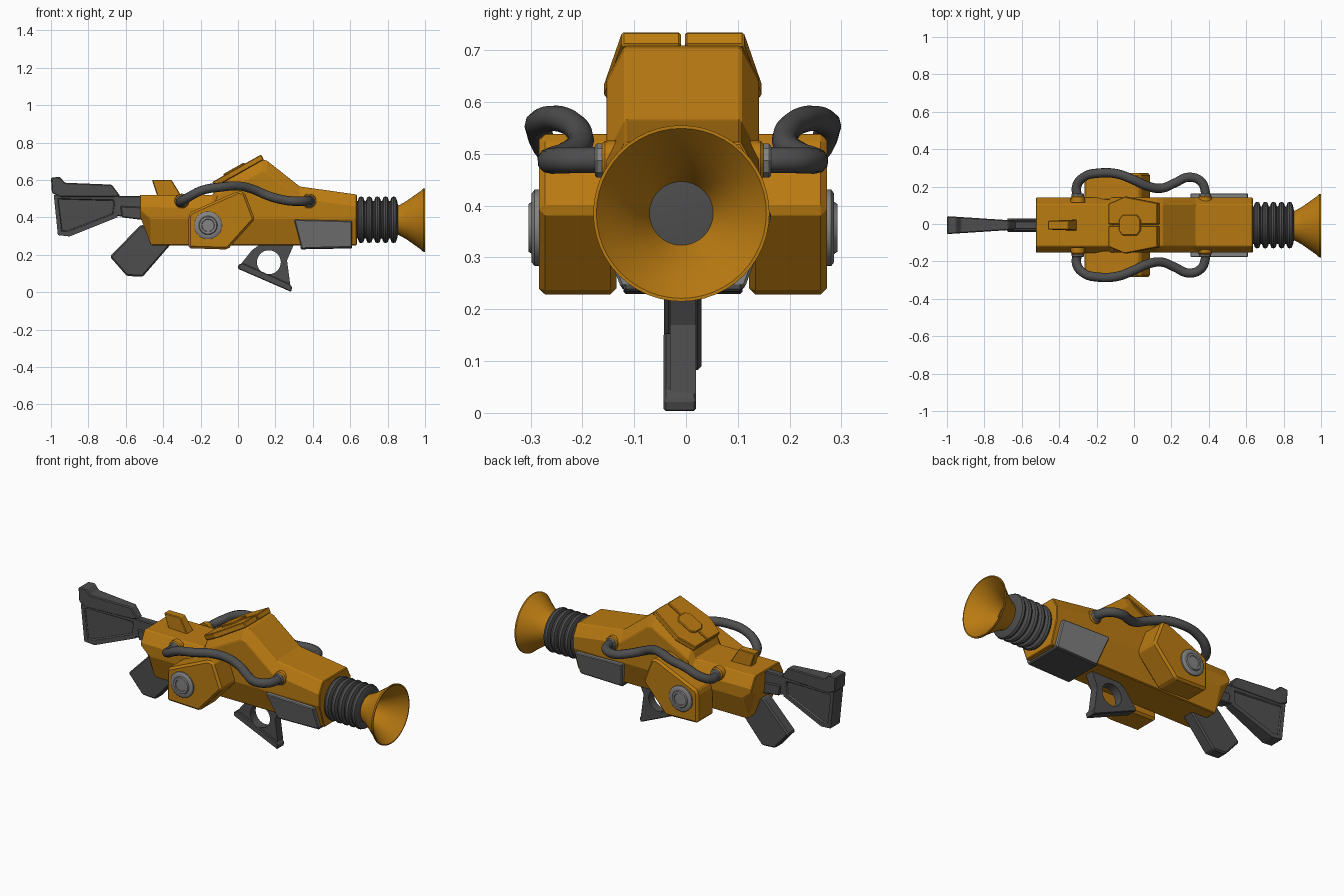
import bpy, bmesh, math
from mathutils import Vector

if "Cube" in bpy.data.objects:
    bpy.data.objects.remove(bpy.data.objects["Cube"])


def material(name, rgb):
    m = bpy.data.materials.new(name)
    m.use_nodes = True
    m.diffuse_color = (*rgb, 1)
    m.node_tree.nodes["Principled BSDF"].inputs["Base Color"].default_value = (*rgb, 1)
    return m


ORANGE = material("orange paint", (0.5, 0.2, 0.006))
DARK = material("dark rubber", (0.075, 0.075, 0.075))
GREY = material("grey metal", (0.23, 0.23, 0.23))
MID = -0.006  # centre plane of the model


def finish(name, bm, mat, bevel=0, smooth=False):
    bmesh.ops.recalc_face_normals(bm, faces=bm.faces)
    me = bpy.data.meshes.new(name)
    bm.to_mesh(me)
    bm.free()
    ob = bpy.data.objects.new(name, me)
    bpy.context.scene.collection.objects.link(ob)
    me.materials.append(mat)
    if bevel:
        mod = ob.modifiers.new("edge bevel", "BEVEL")
        mod.width, mod.segments, mod.limit_method = bevel, 1, "ANGLE"
    if smooth:
        bpy.ops.object.select_all(action="DESELECT")
        ob.select_set(True)
        bpy.context.view_layer.objects.active = ob
        bpy.ops.object.shade_smooth_by_angle(angle=math.radians(40))
    return ob


def loft(name, rings, mat, bevel=0, smooth=False, inset=0):
    """Skin closed rings of equal length and cap both ends."""
    bm = bmesh.new()
    loops = [[bm.verts.new(p) for p in ring] for ring in rings]
    n = len(loops[0])
    for a, b in zip(loops, loops[1:]):
        for i in range(n):
            bm.faces.new((a[i], a[(i + 1) % n], b[(i + 1) % n], b[i]))
    caps = [bm.faces.new(loops[0]), bm.faces.new(loops[-1])]
    if inset:
        bmesh.ops.recalc_face_normals(bm, faces=bm.faces)
        bmesh.ops.inset_individual(bm, faces=caps, thickness=inset, depth=0)
        bmesh.ops.inset_individual(bm, faces=caps, thickness=0.006, depth=-0.008)
    return finish(name, bm, mat, bevel, smooth)


def prism(name, outline, half, mat, bevel=0.005, mid=MID, inset=0):
    """Side outline in x, z; half is a half width or a function of x."""
    width = half if callable(half) else lambda x: half
    rings = [[(x, mid + s * width(x), z) for x, z in outline] for s in (-1, 1)]
    return loft(name, rings, mat, bevel, inset=inset)


def turned(name, profile, centre, axis, mat, sides=32, smooth=True):
    """Solid of revolution; profile holds distance along axis and radius."""
    rot = Vector((1, 0, 0)).rotation_difference(Vector(axis))
    rings = []
    for d, r in profile:
        angles = [2 * math.pi * i / sides for i in range(sides)]
        rings.append([Vector(centre) + rot @ Vector((d, r * math.cos(a), r * math.sin(a)))
                      for a in angles])
    return loft(name, rings, mat, smooth=smooth)


# main body: eight-sided sections along x
def section(x, top, bottom=0.25, crease=0.39, w_top=0.112):
    half = [(w_top, top), (0.147, max(top - 0.065, crease + 0.01)),
            (0.147, crease), (0.1, bottom)]
    ring = [(x, MID + w, z) for w, z in half]
    return ring + [(x, MID - w, z) for w, z in reversed(half)]


loft("body", [section(-0.525, 0.52, 0.41, 0.44), section(-0.465, 0.52),
              section(-0.135, 0.52), section(-0.11, 0.585), section(0.125, 0.71),
              section(0.155, 0.703), section(0.33, 0.565), section(0.635, 0.522)],
     ORANGE, bevel=0.004)


# sloping hump cover in two halves with a seam, and a raised panel
def slope_plate(name, outline, low, high):
    origin, along, up = Vector((-0.13, MID, 0.575)), Vector((0.87, 0, 0.49)), Vector((-0.49, 0, 0.87))
    rings = [[origin + along * u + Vector((0, v, 0)) + up * h for u, v in outline]
             for h in (low, high)]
    loft(name, rings, ORANGE, bevel=0.004)


for s, side in ((-1, "right"), (1, "left")):
    slope_plate("hump_cover_" + side, [(0, s * 0.004), (0, s * 0.115), (0.1, s * 0.152),
                                       (0.3, s * 0.118), (0.3, s * 0.004)], -0.015, 0.016)
slope_plate("hump_panel", [(0.07, -0.03), (0.09, -0.055), (0.18, -0.055), (0.2, -0.03),
                           (0.2, 0.03), (0.18, 0.055), (0.09, 0.055), (0.07, 0.03)], 0.01, 0.024)

# rear fin
prism("rear_fin", [(-0.46, 0.6), (-0.355, 0.6), (-0.3, 0.51), (-0.43, 0.51)],
      lambda x: 0.024 if x < -0.34 else 0.03, ORANGE, 0.004)

# bellows and horn
bellows = [(0.625, 0.1)]
for i in range(5):
    x = 0.64 + i * 0.0435
    bellows += [(x, 0.1), (x + 0.007, 0.12), (x + 0.018, 0.125), (x + 0.03, 0.12), (x + 0.037, 0.1)]
turned("bellows", bellows + [(0.855, 0.08)], (0, MID, 0.387), (1, 0, 0), DARK)
turned("horn", [(0.84, 0.075), (0.865, 0.082), (0.9, 0.102), (0.94, 0.13), (0.975, 0.155),
                (0.992, 0.17), (1, 0.17), (1, 0.164), (0.975, 0.142), (0.94, 0.113),
                (0.9, 0.085), (0.86, 0.064), (0.848, 0.058)],
       (0, MID - 0.003, 0.385), (1, 0, 0), ORANGE, 48)

# parts repeated on both sides
POD = [(-0.265, 0.235), (-0.055, 0.228), (0.09, 0.39), (0.035, 0.535),
       (0.0, 0.54), (-0.25, 0.43), (-0.265, 0.41)]
HOSE = [(-0.3, 0.14, 0.48), (-0.307, 0.2, 0.482), (-0.27, 0.25, 0.505), (-0.19, 0.272, 0.545),
        (-0.09, 0.268, 0.562), (0, 0.235, 0.568), (0.08, 0.2, 0.55), (0.15, 0.192, 0.52),
        (0.22, 0.22, 0.498), (0.29, 0.25, 0.487), (0.355, 0.23, 0.487), (0.38, 0.18, 0.488),
        (0.38, 0.14, 0.488)]
for s, side in ((-1, "right"), (1, "left")):
    out = (0, s, 0)
    prism("side_pod_" + side, POD, 0.075, ORANGE, 0.012, MID + s * 0.203)
    turned("pod_knob_" + side, [(0, 0.074), (0.01, 0.074), (0.016, 0.066), (0.016, 0.05),
                                (0.022, 0.046), (0.022, 0.034), (0.018, 0.032)],
           (-0.16, MID + s * 0.276, 0.357), out, GREY)

    # hose with its end fittings
    curve = bpy.data.curves.new("hose_" + side, "CURVE")
    curve.dimensions = "3D"
    curve.bevel_depth, curve.bevel_resolution, curve.resolution_u = 0.025, 3, 6
    spline = curve.splines.new("BEZIER")
    spline.bezier_points.add(len(HOSE) - 1)
    for point, (x, y, z) in zip(spline.bezier_points, HOSE):
        point.co = (x, MID + s * (y + 0.006), z)
        point.handle_left_type = point.handle_right_type = "AUTO"
    curve.materials.append(DARK)
    hose = bpy.data.objects.new("hose_" + side, curve)
    bpy.context.scene.collection.objects.link(hose)
    for end, x in (("rear", -0.3), ("front", 0.38)):
        turned(f"hose_socket_{end}_{side}", [(0.12, 0.04), (0.15, 0.038), (0.156, 0.032)],
               (x, MID, 0.487), out, ORANGE, 16)
        turned(f"hose_nut_{end}_{side}", [(0.14, 0.033), (0.166, 0.033), (0.17, 0.029)],
               (x, MID, 0.487), out, GREY, 8, False)

    # slanted grey side panel
    panel = [(0.3, 0.172, 0.388), (0.61, 0.172, 0.38), (0.61, 0.12, 0.243), (0.34, 0.115, 0.235)]
    loft("side_panel_" + side, [[(x, MID + s * (y - d), z) for x, y, z in panel]
                                for d in (0.028, 0)], GREY, 0.005)

# dark plate under the front
prism("under_plate", [(0.335, 0.229), (0.61, 0.234), (0.61, 0.26), (0.335, 0.26)], 0.115, DARK)


# shoulder stock
def stock_width(x):
    return 0.024 + max(0, -0.63 - x) * 0.065


prism("stock_rail", [(-1, 0.612), (-0.953, 0.617), (-0.925, 0.585), (-0.675, 0.575), (-0.63, 0.515),
                     (-0.66, 0.508), (-0.95, 0.508), (-0.995, 0.53)], stock_width, DARK)
prism("stock_butt", [(-0.985, 0.52), (-0.65, 0.52), (-0.63, 0.5), (-0.645, 0.4), (-0.9, 0.298),
                     (-0.963, 0.305)], lambda x: stock_width(x) - 0.003, DARK, 0.003, inset=0.028)
prism("stock_neck", [(-0.67, 0.515), (-0.5, 0.515), (-0.5, 0.385), (-0.66, 0.41)], 0.022, DARK)
prism("neck_collar", [(-0.63, 0.46), (-0.5, 0.455), (-0.5, 0.385), (-0.62, 0.4)], 0.03, DARK)

# rear grip
prism("rear_grip", [(-0.52, 0.36), (-0.42, 0.34), (-0.36, 0.255), (-0.51, 0.082), (-0.595, 0.087),
                    (-0.685, 0.19)], 0.036, DARK, 0.008)

# front bracket with a round hole and a foot
bracket = prism("front_bracket", [(0.015, 0.15), (0.075, 0.225), (0.18, 0.3), (0.25, 0.34),
                                  (0.31, 0.28), (0.262, 0.17), (0.28, 0.035)], 0.025, DARK, 0)
cutter = turned("hole_cutter", [(-0.1, 0.064), (0.1, 0.064)], (0.165, MID, 0.16), (0, 1, 0), DARK,
                smooth=False)
cutter.hide_render = True
cut = bracket.modifiers.new("hole", "BOOLEAN")
cut.operation, cut.object, cut.solver = "DIFFERENCE", cutter, "EXACT"
bpy.context.view_layer.objects.active = bracket
bpy.ops.object.modifier_apply(modifier="hole")
bpy.data.objects.remove(cutter)
prism("bracket_foot", [(0, 0.125), (0.002, 0.147), (0.025, 0.155), (0.275, 0.045), (0.29, 0.025),
                       (0.283, 0.002)], 0.031, DARK, 0.004, mid=MID - 0.006)
